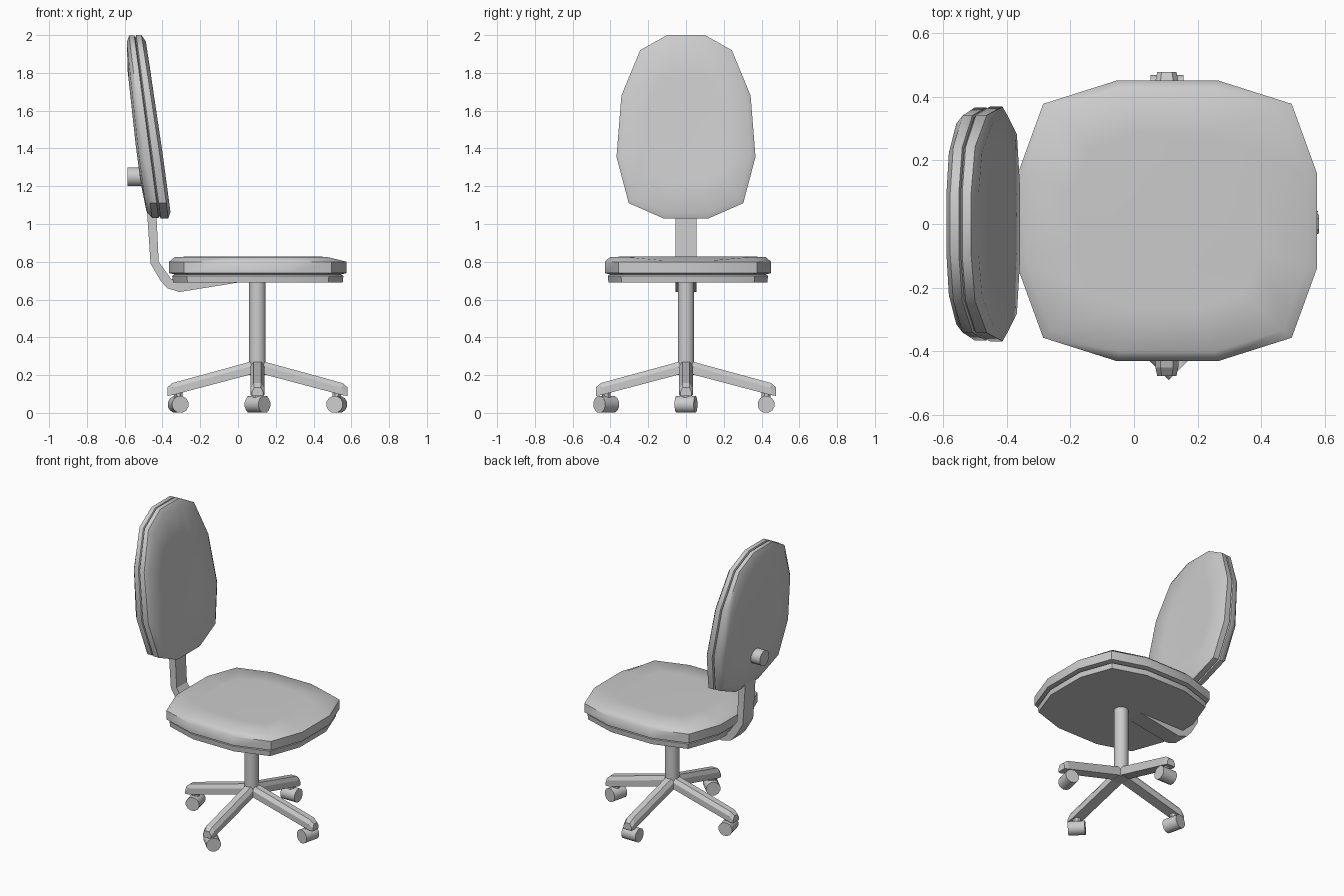
import bpy, bmesh
from math import radians, cos, sin, pi
from mathutils import Vector, Matrix

if "Cube" in bpy.data.objects:
    bpy.data.objects.remove(bpy.data.objects["Cube"])


def finish(bm, name, angle=None):
    bmesh.ops.recalc_face_normals(bm, faces=bm.faces)
    me = bpy.data.meshes.new(name)
    bm.to_mesh(me)
    bm.free()
    ob = bpy.data.objects.new(name, me)
    bpy.context.collection.objects.link(ob)
    if angle:
        bpy.ops.object.select_all(action='DESELECT')
        ob.select_set(True)
        bpy.context.view_layer.objects.active = ob
        bpy.ops.object.shade_smooth_by_angle(angle=radians(angle))
    return ob


def loft(name, rings, angle=None):
    """Skin a stack of equal-length point rings and cap both ends."""
    bm = bmesh.new()
    vs = [[bm.verts.new(p) for p in r] for r in rings]
    n = len(vs[0])
    for a, b in zip(vs, vs[1:]):
        for i in range(n):
            j = (i + 1) % n
            bm.faces.new((a[i], a[j], b[j], b[i]))
    bm.faces.new(vs[0])
    bm.faces.new(vs[-1])
    return finish(bm, name, angle)


def rod(name, a, b, r, sides=12):
    a, b = Vector(a), Vector(b)
    q = (b - a).to_track_quat('Z', 'Y')
    rings = [[p + q @ Vector((r * cos(2 * pi * (i + .5) / sides), r * sin(2 * pi * (i + .5) / sides), 0))
              for i in range(sides)] for p in (a, b)]
    return loft(name, rings, 35)


CX = 0.103  # column axis

# seat: twelve-sided outline, cushion over a slightly smaller pan
quarter = [(.47, .147), (.39, .367), (.16, .44)]
seat = (quarter + [(-x, y) for x, y in quarter[::-1]]
        + [(-x, -y) for x, y in quarter] + [(x, -y) for x, y in quarter[::-1]])


def seat_ring(inset, z, drop=0):
    k = 1 - inset / .45
    return [(.105 + x * k, .01 + y * k, z - drop * (x > .3) * (abs(y) < .3)) for x, y in seat]


loft("seat_cushion", [seat_ring(.03, .733), seat_ring(0, .74), seat_ring(0, .80),
                      seat_ring(.03, .826, .018), seat_ring(.17, .828)], 50)
loft("seat_pan", [seat_ring(.02, .69), seat_ring(.016, .725), seat_ring(.03, .735)], 50)

# backrest: tilted twelve-sided outline, padded front and bulged rear shell
half = [(.10, 2.0), (.243, 1.92), (.342, 1.68), (.368, 1.355), (.303, 1.11), (.12, 1.03)]
back = half + [(-y, z) for y, z in half[::-1]]


def back_ring(k, w_top, w_low):
    out = []
    for y, z in back:
        z = 1.51 + (z - 1.51) * k
        t = min(1, (2.0 - z) / .6)
        out.append((-.415 - .13 * (z - 1.03) / .97 + w_top + (w_low - w_top) * t, y * k, z))
    return out


loft("backrest_cushion", [back_ring(.975, 0, 0), back_ring(1, .006, .006), back_ring(1, .034, .046),
                          back_ring(.93, .052, .062), back_ring(.6, .055, .058)], 50)
loft("backrest_shell", [back_ring(.975, 0, 0), back_ring(.995, -.005, -.005), back_ring(.995, -.032, -.04),
                        back_ring(.92, -.048, -.065), back_ring(.6, -.06, -.075)], 50)
rod("backrest_knob", (-.50, 0, 1.25), (-.586, 0, 1.25), .051)

# bent support bar between seat and backrest
bar = [(-.485, 1.12), (-.435, 1.12), (-.42, .80), (-.355, .71), (-.30, .695), (.06, .695), (.0, .69),
       (-.31, .64), (-.375, .66), (-.41, .70), (-.463, .79)]
loft("support_bar", [[(x, s * .055, z) for x, z in bar] for s in (-1, 1)])

# gas column
rod("column", (CX, 0, .20), (CX, 0, .70), .045)


# four-arm base with chamfered arms
def arm_ring(r, top, bottom, w):
    return [(r, -w, bottom), (r, w, bottom), (r, w, top - .025), (r, w * .55, top),
            (r, -w * .55, top), (r, -w, top - .025)]


for i in range(4):
    arm = loft(f"base_arm_{i + 1}", [arm_ring(0, .281, .213, .036), arm_ring(.45, .158, .094, .036),
                                     arm_ring(.477, .135, .09, .03)])
    arm.matrix_world = Matrix.Translation((CX, 0, 0)) @ Matrix.Rotation(i * pi / 2, 4, 'Z')

# casters, each swivelled differently
casters = [(CX + .42, 0, 77), (CX, .424, 0), (CX - .42, 0, 103), (CX, -.422, -45)]
for i, (x, y, a) in enumerate(casters):
    d = Vector((cos(radians(a)), sin(radians(a)), 0)) * .052
    c = Vector((x, y, .045))
    rod(f"caster_wheel_{i + 1}", c - d, c + d, .0455)
    rod(f"caster_stem_{i + 1}", (x, y, .05), (x, y, .13), .025, 8)
